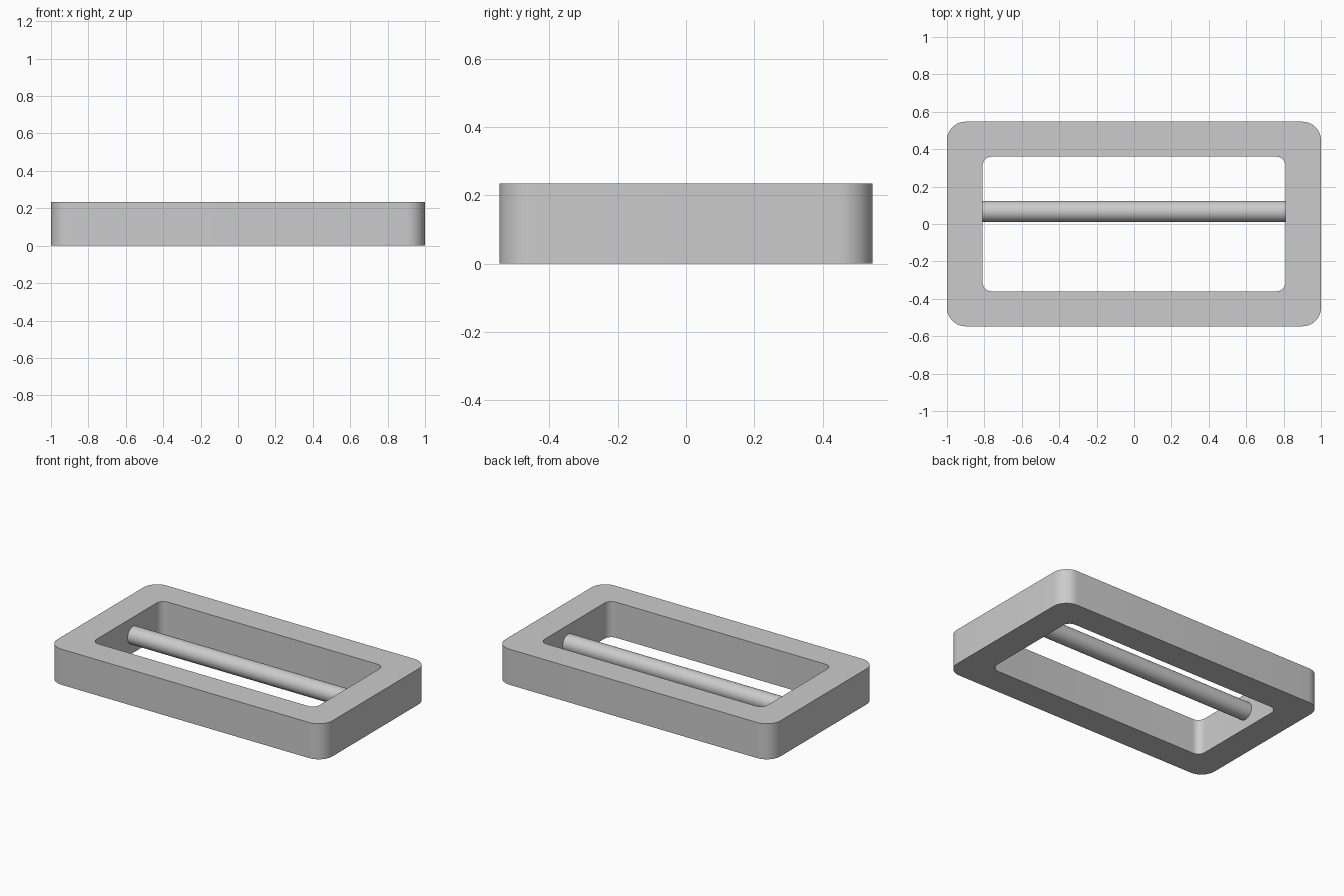
import bpy
import bmesh
from math import cos, sin, pi, radians

if "Cube" in bpy.data.objects:
    bpy.data.objects.remove(bpy.data.objects["Cube"], do_unlink=True)

HEIGHT = 0.234
OUTER = (1.0, 0.547, 0.10)   # half width, half depth, corner radius
INNER = (0.81, 0.36, 0.05)
CORNER_STEPS = 10

# Single grey finish
grey = bpy.data.materials.new("Satin grey")
grey.use_nodes = True
colour = (0.6, 0.6, 0.6, 1)
grey.diffuse_color = colour
grey.node_tree.nodes["Principled BSDF"].inputs["Base Color"].default_value = colour


def finish(obj):
    obj.data.materials.append(grey)
    bpy.ops.object.select_all(action="DESELECT")
    obj.select_set(True)
    bpy.context.view_layer.objects.active = obj
    bpy.ops.object.shade_smooth_by_angle(angle=radians(30))


def rounded_loop(bm, half_x, half_y, radius, z):
    """Ring of vertices around a rounded rectangle."""
    ring = []
    for quarter, (sx, sy) in enumerate([(1, 1), (-1, 1), (-1, -1), (1, -1)]):
        for i in range(CORNER_STEPS + 1):
            a = (quarter + i / CORNER_STEPS) * pi / 2
            ring.append(bm.verts.new((sx * (half_x - radius) + radius * cos(a),
                                      sy * (half_y - radius) + radius * sin(a), z)))
    return ring


# Frame: four rings joined into a rectangular tube section
bm = bmesh.new()
rings = [rounded_loop(bm, *size, z) for size, z in
         [(OUTER, 0), (OUTER, HEIGHT), (INNER, HEIGHT), (INNER, 0)]]
for r, ring in enumerate(rings):
    following = rings[(r + 1) % len(rings)]
    for i in range(len(ring)):
        j = (i + 1) % len(ring)
        bm.faces.new((ring[i], ring[j], following[j], following[i]))
bmesh.ops.recalc_face_normals(bm, faces=bm.faces)
mesh = bpy.data.meshes.new("buckle_frame")
bm.to_mesh(mesh)
bm.free()
frame = bpy.data.objects.new("buckle_frame", mesh)
bpy.context.collection.objects.link(frame)
finish(frame)

# Round cross bar, set slightly behind the middle
bpy.ops.mesh.primitive_cylinder_add(vertices=48, radius=0.057, depth=2 * INNER[0],
                                    location=(0, 0.067, HEIGHT / 2),
                                    rotation=(0, pi / 2, 0))
bar = bpy.context.object
bar.name = "cross_bar"
finish(bar)
